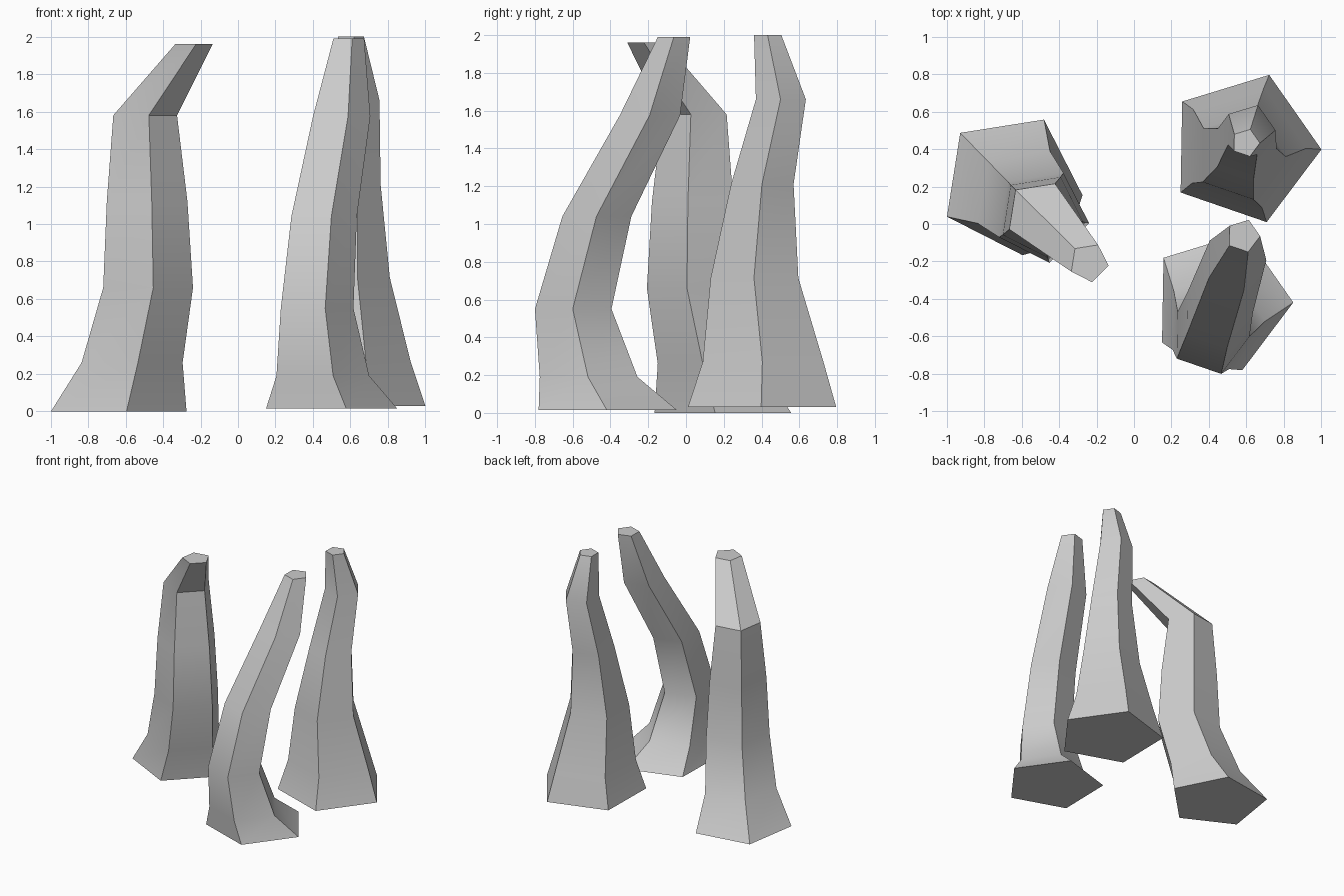
import bpy, bmesh
from math import cos, sin, radians

if "Cube" in bpy.data.objects:
    bpy.data.objects.remove(bpy.data.objects["Cube"])

SIDES = 5


def make_spire(name, start_deg, rings):
    """Loft a closed five-sided spire through level rings (z, x, y, radius)."""
    bm = bmesh.new()
    loops = []
    for z, x, y, r in rings:
        angles = [radians(start_deg + 360 / SIDES * i) for i in range(SIDES)]
        loops.append([bm.verts.new((x + r * cos(a), y + r * sin(a), z)) for a in angles])
    for low, high in zip(loops, loops[1:]):
        for i in range(SIDES):
            j = (i + 1) % SIDES
            bm.faces.new((low[i], low[j], high[j], high[i]))
    bm.faces.new(loops[0][::-1])
    bm.faces.new(loops[-1])
    mesh = bpy.data.meshes.new(name)
    bm.to_mesh(mesh)
    bm.free()
    obj = bpy.data.objects.new(name, mesh)
    bpy.context.collection.objects.link(obj)
    # Smooth along the length, crisp at the corners
    bpy.ops.object.select_all(action='DESELECT')
    obj.select_set(True)
    bpy.context.view_layer.objects.active = obj
    bpy.ops.object.shade_smooth_by_angle(angle=radians(30))
    return obj


# Left spire with a sharply bent tip
make_spire("left_spire", -9, [
    (0.00, -0.655, 0.214, 0.385),
    (0.26, -0.579, 0.134, 0.287),
    (0.66, -0.492, 0.045, 0.255),
    (1.12, -0.496, 0.046, 0.229),
    (1.58, -0.504, 0.054, 0.181),
    (1.96, -0.240, -0.206, 0.106),
])

# Front spire, bowed forward and leaning back
make_spire("front_spire", -1, [
    (0.015, 0.465, -0.412, 0.385),
    (0.19, 0.428, -0.514, 0.272),
    (0.55, 0.403, -0.596, 0.213),
    (1.04, 0.442, -0.471, 0.192),
    (1.575, 0.538, -0.190, 0.168),
    (1.99, 0.583, -0.063, 0.090),
])

# Back spire, nearly upright
make_spire("back_spire", -1, [
    (0.03, 0.587, 0.405, 0.413),
    (0.27, 0.584, 0.410, 0.336),
    (0.715, 0.566, 0.364, 0.244),
    (1.21, 0.587, 0.405, 0.174),
    (1.66, 0.616, 0.503, 0.139),
    (2.00, 0.596, 0.433, 0.076),
])
